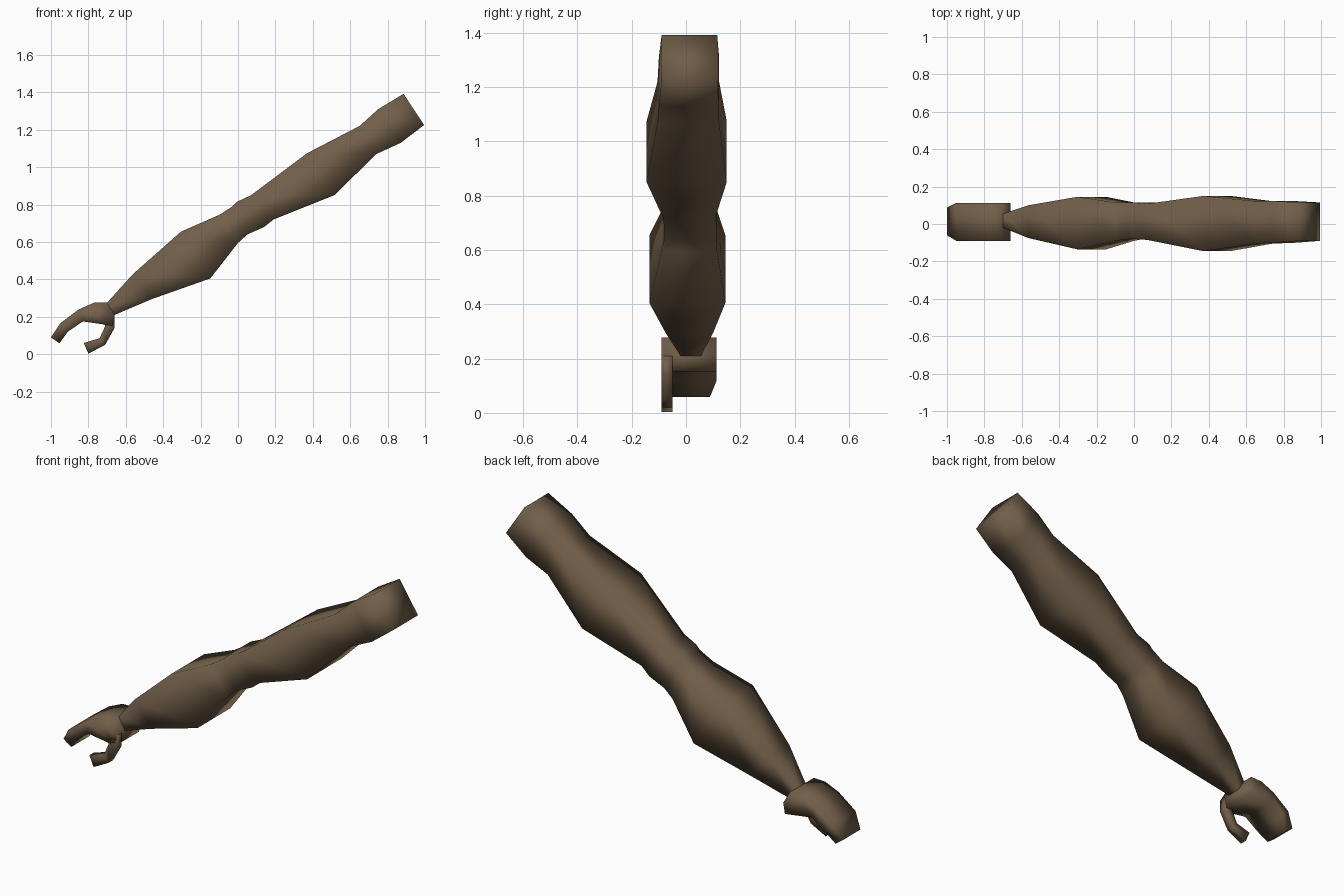
import bpy
import bmesh

skin = bpy.data.materials.new("dull brown")
skin.diffuse_color = (0.165, 0.112, 0.066, 1)


def loft(name, sections):
    """Four-sided loft; each section is (top x, top z, bottom x, bottom z, y min, y max)."""
    bm = bmesh.new()
    rings = []
    for tx, tz, bx, bz, y0, y1 in sections:
        corners = [(tx, y0, tz), (tx, y1, tz), (bx, y1, bz), (bx, y0, bz)]
        rings.append([bm.verts.new(c) for c in corners])
    for a, b in zip(rings, rings[1:]):
        for i in range(4):
            j = (i + 1) % 4
            bm.faces.new((a[i], a[j], b[j], b[i]))
    bm.faces.new(rings[0])
    bm.faces.new(rings[-1][::-1])
    bmesh.ops.recalc_face_normals(bm, faces=bm.faces)
    for f in bm.faces:
        f.smooth = True
    mesh = bpy.data.meshes.new(name)
    bm.to_mesh(mesh)
    bm.free()
    mesh.materials.append(skin)
    obj = bpy.data.objects.new(name, mesh)
    bpy.context.collection.objects.link(obj)
    return obj


# Arm from shoulder stump through elbow to thin wrist
loft("arm", [
    (0.885, 1.392, 0.995, 1.225, -0.09, 0.115),
    (0.75, 1.31, 0.87, 1.13, -0.10, 0.122),
    (0.65, 1.22, 0.74, 1.07, -0.105, 0.122),
    (0.37, 1.075, 0.515, 0.85, -0.145, 0.15),
    (0.07, 0.85, 0.19, 0.72, -0.085, 0.108),
    (-0.005, 0.815, 0.14, 0.68, -0.08, 0.115),
    (-0.03, 0.79, 0.05, 0.64, -0.08, 0.115),
    (-0.10, 0.745, 0.00, 0.595, -0.09, 0.115),
    (-0.305, 0.655, -0.148, 0.405, -0.135, 0.145),
    (-0.565, 0.425, -0.46, 0.295, -0.075, 0.10),
    (-0.70, 0.275, -0.66, 0.21, -0.02, 0.055),
    (-0.725, 0.25, -0.69, 0.19, -0.02, 0.055),
])

# Palm and joined fingers, curling down to a narrowed tip
loft("palm_and_fingers", [
    (-0.70, 0.277, -0.66, 0.21, -0.09, 0.113),
    (-0.77, 0.275, -0.67, 0.152, -0.09, 0.113),
    (-0.85, 0.24, -0.83, 0.175, -0.09, 0.113),
    (-0.95, 0.165, -0.91, 0.12, -0.09, 0.113),
    (-1.0, 0.09, -0.955, 0.058, -0.06, 0.088),
])

# Hooked thumb on the front edge of the palm
loft("thumb", [
    (-0.66, 0.21, -0.73, 0.20, -0.09, -0.05),
    (-0.66, 0.14, -0.71, 0.15, -0.09, -0.05),
    (-0.71, 0.05, -0.74, 0.085, -0.09, -0.05),
    (-0.80, 0.003, -0.825, 0.06, -0.09, -0.05),
])
